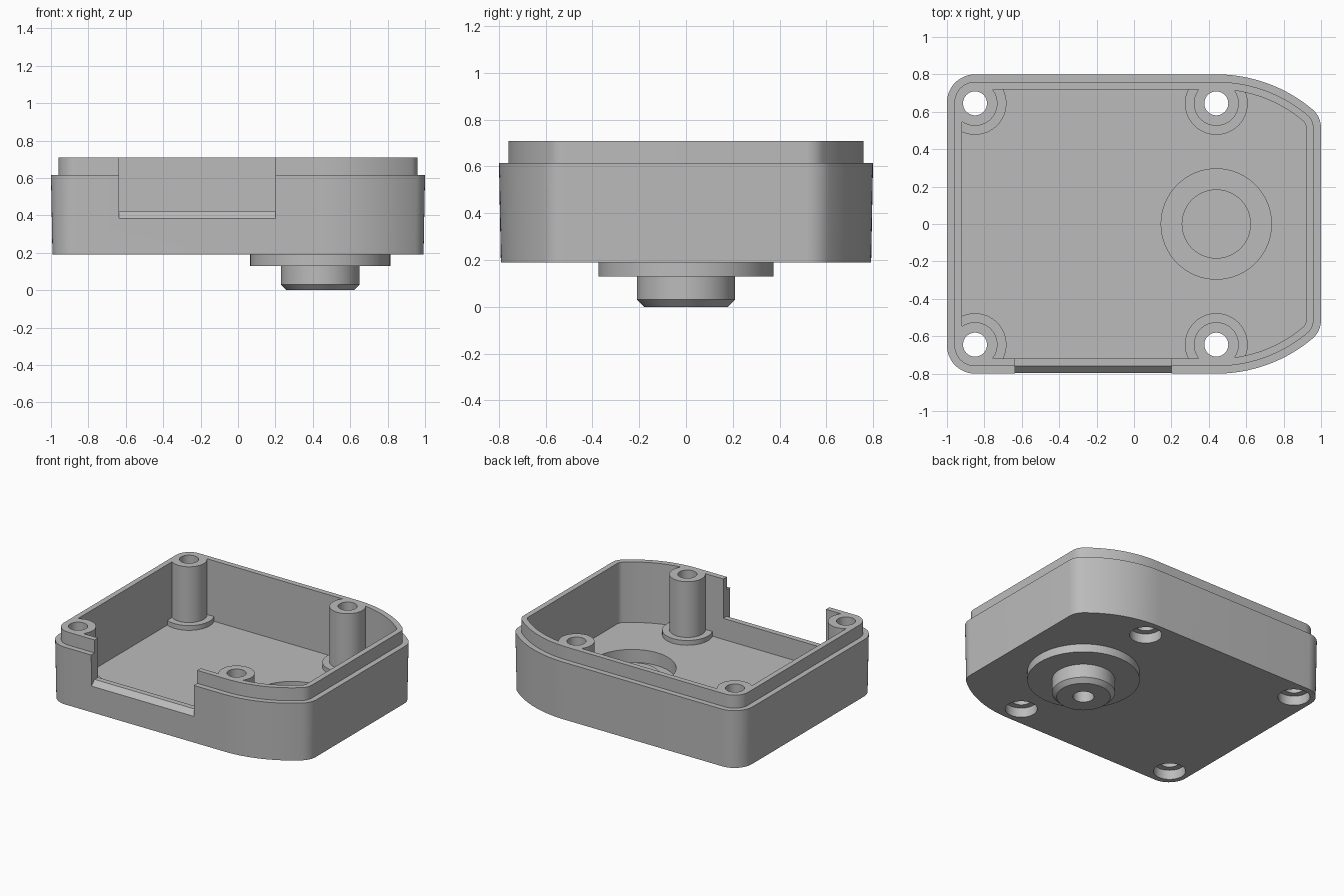
import bpy
import bmesh
from math import atan2, cos, pi, sin, sqrt

if "Cube" in bpy.data.objects:
    bpy.data.objects.remove(bpy.data.objects["Cube"], do_unlink=True)

grey = bpy.data.materials.new("plain_grey")
grey.use_nodes = True
grey.diffuse_color = (0.5, 0.5, 0.5, 1)
grey.node_tree.nodes["Principled BSDF"].inputs["Base Color"].default_value = (0.5, 0.5, 0.5, 1)

STUD = (0.44, 0)
POSTS = [(x, y) for x in (-0.85, 0.44) for y in (-0.645, 0.645)]
FLOOR = 0.265


def arc(cx, cy, r, a, b, n):
    return [(cx + r * cos(a + (b - a) * i / n), cy + r * sin(a + (b - a) * i / n))
            for i in range(n + 1)]


def outline(inset):
    """Case outline: round corners on one end, a wide sweep on the other."""
    sweep, fillet = 0.8, 0.13
    cx = 1 - fillet
    cy = sqrt((sweep - fillet) ** 2 - (cx - STUD[0]) ** 2)
    turn = -atan2(cy, cx - STUD[0])
    half = arc(-0.85, -0.65, 0.15 - inset, -pi, -pi / 2, 12)
    half += arc(*STUD, sweep - inset, -pi / 2, turn, 20)
    half += arc(cx, -cy, fillet - inset, turn, 0, 10)[1:]
    return half + [(x, -y) for x, y in reversed(half)]


def loft(name, rings):
    """Join matching rings of points into a closed solid."""
    bm = bmesh.new()
    loops = [[bm.verts.new(p) for p in ring] for ring in rings]
    n = len(loops[0])
    for low, high in zip(loops, loops[1:]):
        for i in range(n):
            j = (i + 1) % n
            bm.faces.new((low[i], low[j], high[j], high[i]))
    bm.faces.new(loops[0][::-1])
    bm.faces.new(loops[-1])
    bmesh.ops.recalc_face_normals(bm, faces=bm.faces)
    mesh = bpy.data.meshes.new(name)
    bm.to_mesh(mesh)
    bm.free()
    obj = bpy.data.objects.new(name, mesh)
    bpy.context.collection.objects.link(obj)
    mesh.materials.append(grey)
    return obj


def prism(name, levels):
    return loft(name, [[(x, y, z) for x, y in outline(d)] for d, z in levels])


def turned(name, centre, profile):
    return loft(name, [[(x, y, z) for x, y in arc(*centre, r, 0, 2 * pi, 64)[:-1]]
                       for r, z in profile])


def combine(target, tool, operation):
    mod = target.modifiers.new("join", "BOOLEAN")
    mod.operation, mod.solver, mod.object = operation, "EXACT", tool
    bpy.context.view_layer.objects.active = target
    bpy.ops.object.modifier_apply(modifier=mod.name)
    bpy.data.objects.remove(tool, do_unlink=True)


# Outer case with slight draft and a stepped lip
case = prism("case", [(0.008, 0.19), (0, 0.615), (0.04, 0.615), (0.04, 0.71)])

# Flange and chamfered stud underneath
combine(case, turned("stud", STUD, [(0.18, 0), (0.21, 0.03), (0.21, 0.13),
                                    (0.375, 0.13), (0.375, 0.23)]), "UNION")

# Interior, leaving the four posts and their collars standing
cavity = prism("cavity", [(0.08, FLOOR), (0.08, 0.8)])
for spot in POSTS:
    combine(cavity, turned("post", spot, [(0.168, 0.2), (0.168, 0.3), (0.12, 0.3), (0.12, 0.9)]),
            "DIFFERENCE")
combine(case, cavity, "DIFFERENCE")

# Ring-shaped recess in the floor around a low round boss
combine(case, turned("recess", STUD, [(0.185, 0.22), (0.185, 0.17), (0.295, 0.17), (0.295, 0.4)]),
        "DIFFERENCE")

# Counterbored screw holes and the blind hole in the stud
for spot in POSTS:
    combine(case, turned("screw_hole", spot, [(0.107, 0.1), (0.107, 0.26), (0.064, 0.26),
                                              (0.064, 0.8)]), "DIFFERENCE")
combine(case, turned("stud_hole", STUD, [(0.07, -0.1), (0.07, 0.1)]), "DIFFERENCE")

# Front opening with a chamfered sill
section = [(-0.9, 0.28), (-0.76, 0.42), (-0.69, 0.42), (-0.69, 0.85), (-0.9, 0.85)]
combine(case, loft("opening", [[(x, y, z) for y, z in section] for x in (-0.635, 0.2)]),
        "DIFFERENCE")

# Smooth the round walls and keep the edges crisp
bpy.ops.object.select_all(action="DESELECT")
case.select_set(True)
bpy.context.view_layer.objects.active = case
bpy.ops.object.shade_smooth_by_angle(angle=pi / 6)
